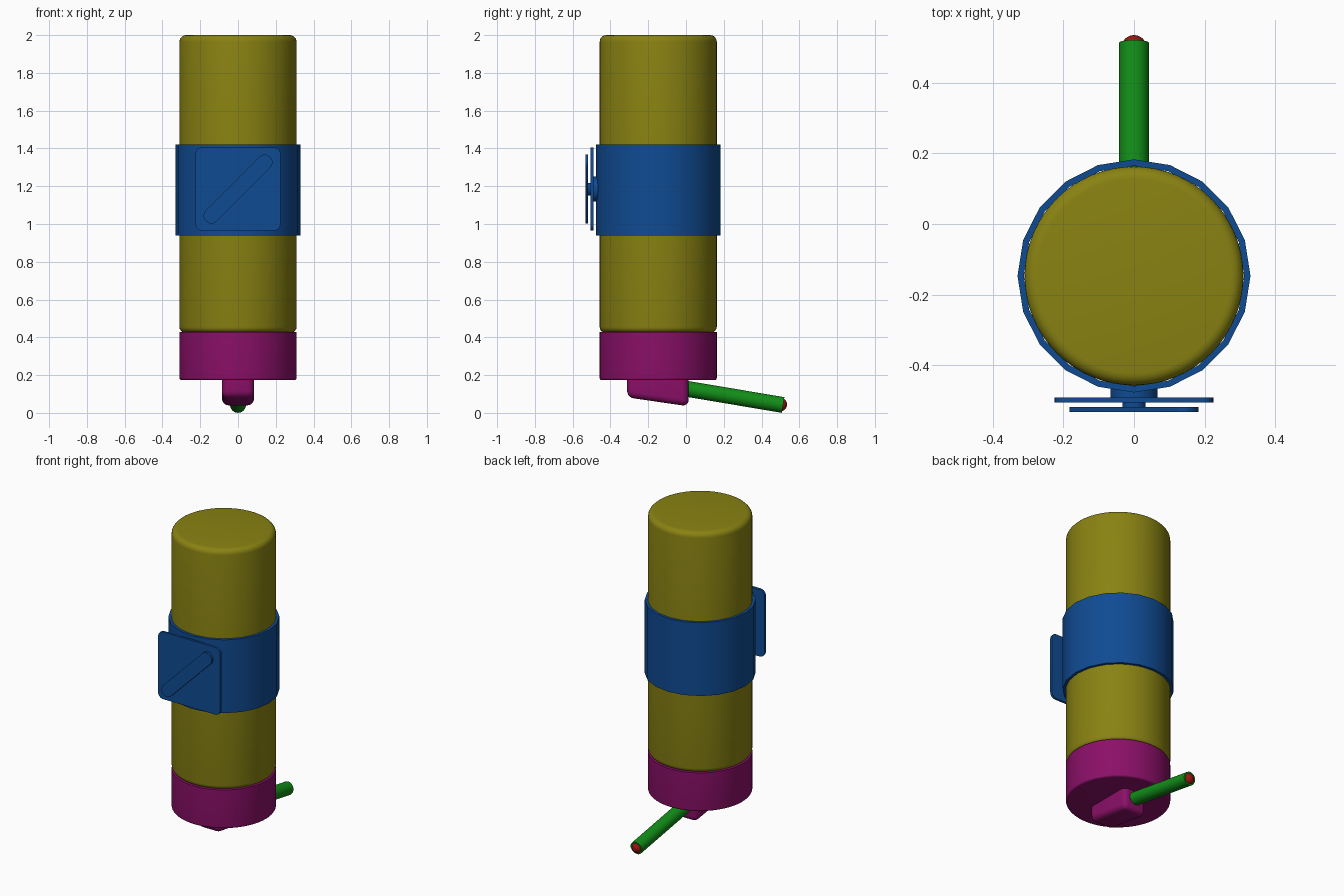
import bpy, bmesh, math
from mathutils import Vector

if "Cube" in bpy.data.objects:
    bpy.data.objects.remove(bpy.data.objects["Cube"])

AXIS_Y = -0.147   # centre line of the bottle
HUB_Z = 1.185     # height of the bracket hub


def material(name, rgb):
    m = bpy.data.materials.new(name)
    m.use_nodes = True
    m.diffuse_color = (*rgb, 1)
    m.node_tree.nodes["Principled BSDF"].inputs["Base Color"].default_value = (*rgb, 1)
    return m


olive = material("olive", (0.25, 0.225, 0.006))
blue = material("blue", (0.005, 0.07, 0.29))
magenta = material("magenta", (0.26, 0.005, 0.14))
green = material("green", (0.006, 0.27, 0.009))
red = material("red", (0.33, 0.008, 0.006))


def finish(name, bm, mat, angle=35):
    bmesh.ops.recalc_face_normals(bm, faces=bm.faces)
    mesh = bpy.data.meshes.new(name)
    bm.to_mesh(mesh)
    bm.free()
    ob = bpy.data.objects.new(name, mesh)
    bpy.context.collection.objects.link(ob)
    mesh.materials.append(mat)
    bpy.ops.object.select_all(action="DESELECT")
    ob.select_set(True)
    bpy.context.view_layer.objects.active = ob
    bpy.ops.object.shade_smooth_by_angle(angle=math.radians(angle))
    return ob


def lathe(name, profile, mat, sides=64, closed=False):
    """Spin (radius, height) points round the bottle's centre line."""
    bm = bmesh.new()
    pts = profile + profile[:1] if closed else profile
    verts = [bm.verts.new((r, 0, z)) for r, z in pts]
    edges = [bm.edges.new(p) for p in zip(verts, verts[1:])]
    bmesh.ops.spin(bm, geom=verts + edges, cent=(0, 0, 0), axis=(0, 0, 1),
                   angle=math.tau, steps=sides)
    bmesh.ops.remove_doubles(bm, verts=bm.verts, dist=1e-4)
    ob = finish(name, bm, mat)
    ob.location.y = AXIS_Y
    return ob


def arc(r, z, size, start):
    """Quarter-round profile corner centred on (r, z)."""
    return [(r + size * math.cos(start + i * math.pi / 10),
             z + size * math.sin(start + i * math.pi / 10)) for i in range(6)]


def rod(name, start, end, radius, mat, sides=32):
    a, b = Vector(start), Vector(end)
    bm = bmesh.new()
    bmesh.ops.create_cone(bm, cap_ends=True, segments=sides, radius1=radius,
                          radius2=radius, depth=(b - a).length)
    ob = finish(name, bm, mat)
    ob.rotation_euler = (b - a).to_track_quat("Z", "Y").to_euler()
    ob.location = (a + b) / 2
    return ob


def rounded_plate(name, width, height, corner, y_front, y_back, mat, tilt=0):
    """Upright rounded rectangle, extruded along y."""
    bm = bmesh.new()
    verts = []
    for q, (sx, sz) in enumerate([(1, 1), (-1, 1), (-1, -1), (1, -1)]):
        cx, cz = sx * (width / 2 - corner), sz * (height / 2 - corner)
        for x, z in arc(cx, cz, corner, q * math.pi / 2):
            verts.append(bm.verts.new((x, 0, z)))
    bmesh.ops.remove_doubles(bm, verts=verts, dist=1e-5)
    face = bm.faces.new([v for v in verts if v.is_valid])
    out = bmesh.ops.extrude_face_region(bm, geom=[face])["geom"]
    bmesh.ops.translate(bm, vec=(0, y_back - y_front, 0),
                        verts=[v for v in out if isinstance(v, bmesh.types.BMVert)])
    ob = finish(name, bm, mat)
    ob.location = (0, y_front, HUB_Z)
    ob.rotation_euler.y = tilt
    return ob


# Bottle with softened rims
R = 0.31
lathe("bottle", [(0, 0.425)] + arc(R - 0.03, 0.455, 0.03, -math.pi / 2)
      + arc(R - 0.035, 1.965, 0.035, 0) + [(0, 2.0)], olive)

# Screw cap, rounded at its lower rim
lathe("cap", [(0, 0.173)] + arc(R - 0.012, 0.185, 0.012, -math.pi / 2)
      + [(R, 0.427), (0, 0.427)], magenta)

# Faceted holding band, open at both ends
lathe("band", [(0.33, 0.94), (0.33, 1.42), (0.312, 1.42), (0.312, 0.94)],
      blue, sides=20, closed=True)

# Mounting bracket in front of the band
rod("bracket_hub", (0, -0.44, HUB_Z), (0, -0.495, HUB_Z), 0.067, blue)
rounded_plate("bracket_plate", 0.45, 0.44, 0.035, -0.506, -0.491, blue)
rod("knob_hub", (0, -0.5, HUB_Z), (0, -0.525, HUB_Z), 0.033, blue)
rounded_plate("knob_bar", 0.48, 0.08, 0.036, -0.533, -0.518, blue, tilt=-math.pi / 4)

# Spout housing under the cap: sloped block with rounded edges
bm = bmesh.new()
side = [(-0.312, 0.2), (-0.312, 0.082), (0.014, 0.035), (0.014, 0.2)]
face = bm.faces.new([bm.verts.new((-0.085, y, z)) for y, z in side])
out = bmesh.ops.extrude_face_region(bm, geom=[face])["geom"]
bmesh.ops.translate(bm, vec=(0.17, 0, 0),
                    verts=[v for v in out if isinstance(v, bmesh.types.BMVert)])
round_edges = [e for e in bm.edges if min(v.co.z for v in e.verts) < 0.19]
bmesh.ops.bevel(bm, geom=round_edges, offset=0.035, segments=5, profile=0.5,
                affect="EDGES")
finish("spout_housing", bm, magenta, 50)

# Drinking tube and the ball in its tip
tip = Vector((0, 0.514, 0.042))
rod("drinking_tube", (0, -0.06, 0.138), tip, 0.042, green)
bm = bmesh.new()
bmesh.ops.create_uvsphere(bm, u_segments=32, v_segments=16, radius=0.036)
ball = finish("tip_ball", bm, red, 60)
ball.location = tip + Vector((0, -0.015, 0.002))
